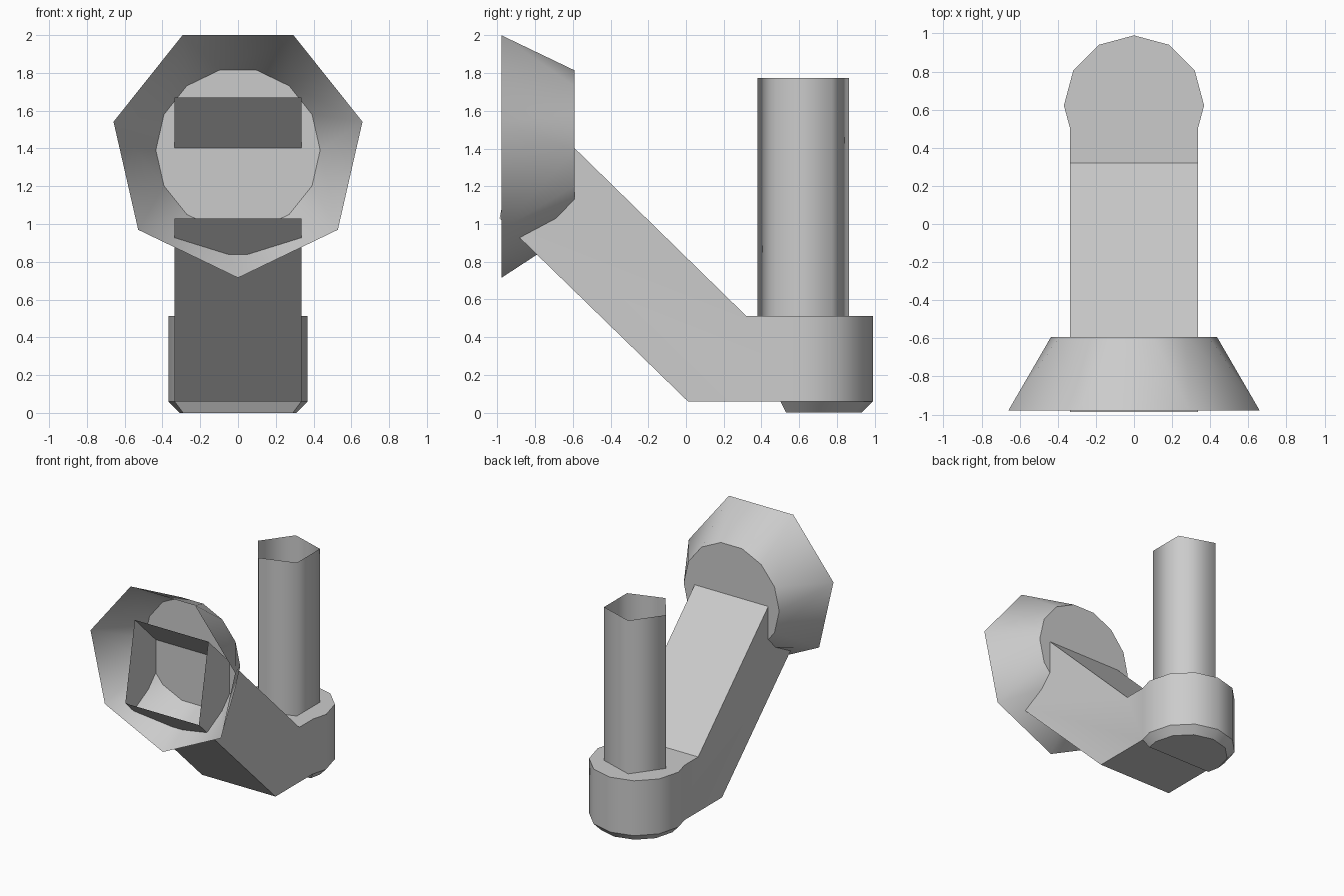
import bpy, bmesh
from math import cos, sin, pi, radians

if "Cube" in bpy.data.objects:
    bpy.data.objects.remove(bpy.data.objects["Cube"])


def make(name, build, smooth_angle):
    bm = bmesh.new()
    build(bm)
    bmesh.ops.recalc_face_normals(bm, faces=bm.faces[:])
    me = bpy.data.meshes.new(name)
    bm.to_mesh(me)
    bm.free()
    me.shade_smooth()
    me.set_sharp_from_angle(angle=radians(smooth_angle))
    ob = bpy.data.objects.new(name, me)
    bpy.context.collection.objects.link(ob)
    return ob


def circle(n, r, start):
    return [(r * cos(start + 2 * pi * i / n), r * sin(start + 2 * pi * i / n)) for i in range(n)]


# Flared cup: open seven-sided rim, fourteen-sided closed back
def cup(bm):
    zc = 1.391
    rim = [bm.verts.new((x, -0.978, zc + z)) for x, z in circle(7, 0.676, -pi / 2)]
    back = [bm.verts.new((x, -0.592, zc + z)) for x, z in circle(14, 0.435, -pi / 2 - pi / 14)]
    bm.faces.new(back)
    for i in range(7):
        a, b, c = back[2 * i], back[2 * i + 1], back[(2 * i + 2) % 14]
        bm.faces.new((rim[i], a, b))
        bm.faces.new((rim[i], b, c, rim[(i + 1) % 7]))


# Bent arm: hollow slanted box, open at the cup end, ending in a round foot
def arm(bm):
    w, yc = 0.335, 0.622
    profile = [(-0.865, 1.67), (0.32, 0.512), (0.5, 0.512),
               (0.5, 0.06), (0.01, 0.06), (-0.988, 1.03)]
    right, left = [[bm.verts.new((s * w, y, z)) for y, z in profile] for s in (1, -1)]
    bm.faces.new(right)
    bm.faces.new(left)
    for i in (0, 4):
        bm.faces.new((right[i], right[i + 1], left[i + 1], left[i]))

    # half-round foot
    def ring(r, z):
        return [bm.verts.new((r * cos(k * pi / 6), yc + r * sin(k * pi / 6), z)) for k in range(7)]
    top = [right[2]] + ring(0.368, 0.512) + [left[2]]
    low = [right[3]] + ring(0.368, 0.06) + [left[3]]
    base = [bm.verts.new((0.29, 0.53, 0))] + ring(0.31, 0) + [bm.verts.new((-0.29, 0.53, 0))]
    for upper, lower in ((top, low), (low, base)):
        for i in range(8):
            bm.faces.new((upper[i], upper[i + 1], lower[i + 1], lower[i]))
    bm.faces.new([right[1]] + top + [left[1]])
    bm.faces.new((right[3], right[4], left[4], left[3]))
    bm.faces.new((low[0], low[-1], base[-1], base[0]))
    bm.faces.new(base)


# Post: open five-sided tube standing on the foot
def post(bm):
    pts = circle(5, 0.255, pi)
    lo, hi = [[bm.verts.new((x, 0.622 + y, z)) for x, y in pts] for z in (0.512, 1.775)]
    for i in range(5):
        j = (i + 1) % 5
        bm.faces.new((lo[i], lo[j], hi[j], hi[i]))


make("flared_cup", cup, 45)
make("bent_arm", arm, 35)
make("post", post, 80)
